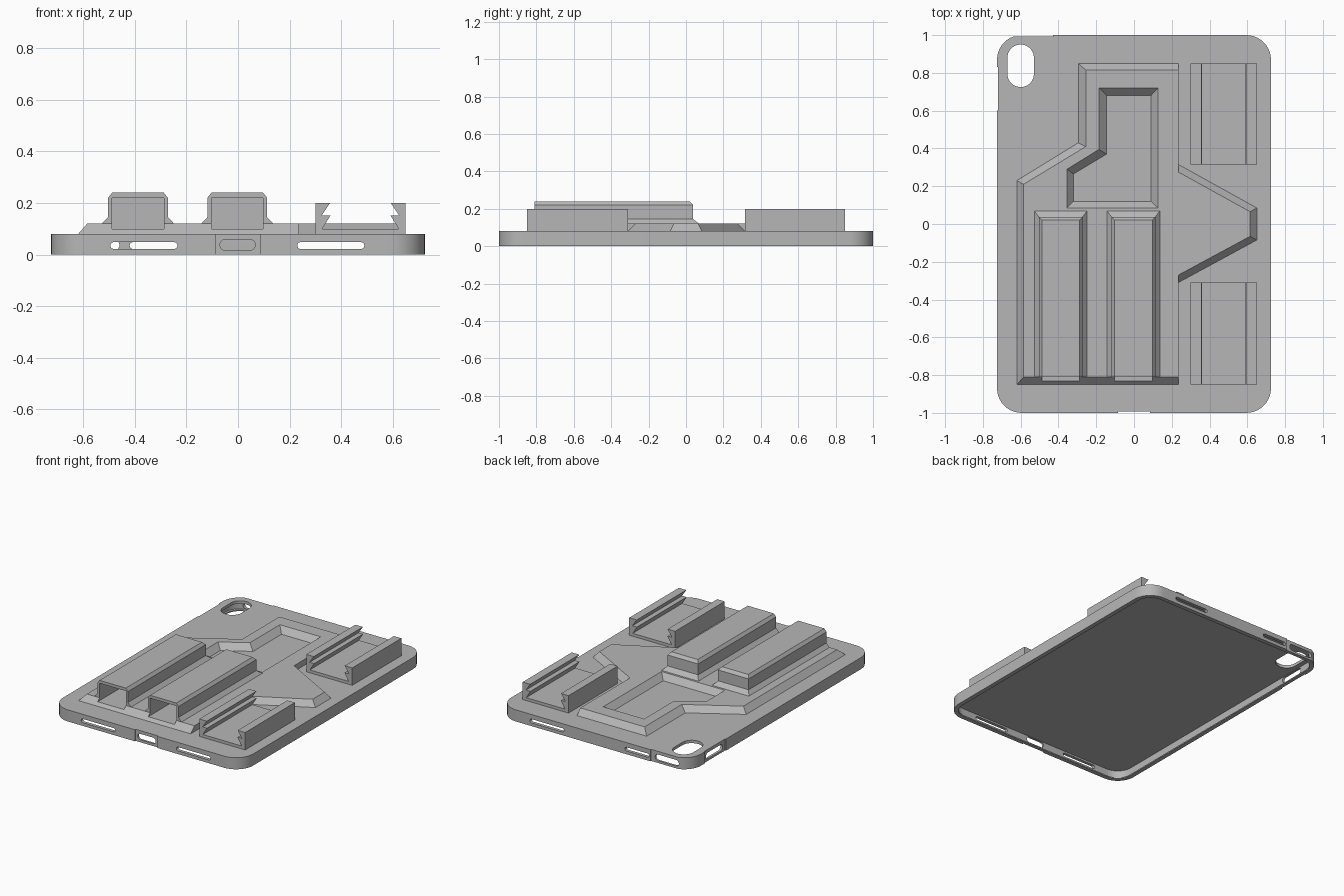
import bpy, bmesh, math

if "Cube" in bpy.data.objects:
    bpy.data.objects.remove(bpy.data.objects["Cube"])

grey = bpy.data.materials.new("case grey")
grey.diffuse_color = (0.47, 0.47, 0.47, 1)
grey.use_nodes = True
grey.node_tree.nodes["Principled BSDF"].inputs["Base Color"].default_value = grey.diffuse_color


def loft(name, rings):
    """Closed solid through rings of 3D points with equal counts."""
    bm = bmesh.new()
    vs = [[bm.verts.new(p) for p in r] for r in rings]
    n = len(vs[0])
    for a, b in zip(vs, vs[1:]):
        for i in range(n):
            j = (i + 1) % n
            bm.faces.new((a[i], a[j], b[j], b[i]))
    bm.faces.new(vs[0][::-1])
    bm.faces.new(vs[-1])
    bmesh.ops.recalc_face_normals(bm, faces=bm.faces)
    me = bpy.data.meshes.new(name)
    bm.to_mesh(me)
    bm.free()
    me.materials.append(grey)
    ob = bpy.data.objects.new(name, me)
    bpy.context.collection.objects.link(ob)
    return ob


def at_z(pts, z):
    return [(x, y, z) for x, y in pts]


def rounded(x0, x1, y0, y1, r, steps=10):
    pts = []
    corners = ((x1 - r, y1 - r, 0), (x0 + r, y1 - r, 90),
               (x0 + r, y0 + r, 180), (x1 - r, y0 + r, 270))
    for cx, cy, a in corners:
        for i in range(steps + 1):
            t = math.radians(a + 90 * i / steps)
            pts.append((cx + r * math.cos(t), cy + r * math.sin(t)))
    return pts


def rect(x0, x1, y0, y1):
    return [(x0, y0), (x1, y0), (x1, y1), (x0, y1)]


def box(name, x0, x1, y0, y1, z0, z1):
    return loft(name, [at_z(rect(x0, x1, y0, y1), z) for z in (z0, z1)])


def cut(target, cutters):
    bpy.context.view_layer.objects.active = target
    for c in cutters:
        m = target.modifiers.new("cut", 'BOOLEAN')
        m.operation, m.solver, m.object = 'DIFFERENCE', 'EXACT', c
        bpy.ops.object.modifier_apply(modifier=m.name)
    for c in cutters:
        bpy.data.objects.remove(c)


def slot_y(x0, x1, z0, z1, y0, y1):
    """Rounded slot running along y."""
    pts = rounded(x0, x1, z0, z1, (z1 - z0) / 2 - 0.0005, 5)
    return loft("slot", [[(x, y, z) for x, z in pts] for y in (y0, y1)])


# Case shell: rounded tray, open underneath, with a thin retaining lip
W, L = 0.725, 1.0
shell = loft("case_shell", [at_z(rounded(-W, W, -L, L, 0.13), z) for z in (0, 0.08)])


def inset(d):
    return rounded(-W + d, W - d, -L + d, L - d, 0.13 - d)


cutters = [loft("cavity", [at_z(inset(d), z) for d, z in
                           ((0.03, -0.02), (0.03, 0.008), (0.022, 0.012), (0.022, 0.06))])]
# Camera opening
cutters.append(loft("camera", [at_z(rounded(-0.67, -0.53, 0.725, 0.95, 0.0695), z)
                               for z in (0.03, 0.12)]))
# Speaker slots, front and back
cutters += [slot_y(-0.495, -0.235, 0.022, 0.048, -1.1, -0.95),
            slot_y(0.23, 0.49, 0.022, 0.048, -1.1, -0.95),
            slot_y(-0.42, -0.235, 0.022, 0.048, 0.95, 1.1),
            slot_y(0.23, 0.49, 0.022, 0.048, 0.95, 1.1)]
# Charging port with shallow relief
cutters += [box("port_relief", -0.085, 0.085, -1.1, -0.992, -0.1, 0.1),
            slot_y(-0.07, 0.067, 0.017, 0.058, -1.1, -0.95)]
# Button openings with shallow reliefs at the camera corner
cutters += [box("back_relief", -0.66, -0.43, 0.993, 1.1, -0.1, 0.1),
            slot_y(-0.64, -0.46, 0.015, 0.058, 0.95, 1.1),
            box("side_relief", -0.8, -0.719, 0.6, 0.83, -0.1, 0.1)]
pts = rounded(0.63, 0.81, 0.015, 0.058, 0.021, 5)
cutters.append(loft("side_slot", [[(x, y, z) for y, z in pts] for x in (-0.8, -0.69)]))
cut(shell, cutters)

# Raised panel with sloped border and arrow-shaped side
low = [(-0.62, -0.85), (0.235, -0.85), (0.235, -0.31), (0.65, -0.085), (0.65, 0.085),
       (0.235, 0.315), (0.235, 0.85), (-0.295, 0.85), (-0.295, 0.43), (-0.62, 0.23)]
high = [(-0.585, -0.81), (0.235, -0.81), (0.235, -0.27), (0.615, -0.065), (0.615, 0.065),
        (0.235, 0.275), (0.235, 0.815), (-0.255, 0.815), (-0.255, 0.41), (-0.585, 0.21)]
panel = loft("raised_panel", [at_z(low, 0.075), at_z(low, 0.08), at_z(high, 0.12)])

# Sunken pocket inside the panel
rim = [(-0.355, 0.085), (0.127, 0.085), (0.127, 0.72), (-0.185, 0.72),
       (-0.185, 0.395), (-0.355, 0.29)]
floor = [(-0.32, 0.12), (0.09, 0.12), (0.09, 0.68), (-0.145, 0.68),
         (-0.145, 0.37), (-0.32, 0.265)]
pocket = loft("pocket", [at_z(floor, 0.06), at_z(floor, 0.08),
                         at_z(rim, 0.12), at_z(rim, 0.14)])


def bore(cx):
    return box("bore", cx - 0.1, cx + 0.1, -0.95, 0.015, 0.10, 0.22)


CENTRES = {"left": -0.388, "middle": -0.003}
cut(panel, [pocket] + [bore(c) for c in CENTRES.values()])

# Hollow sleeves: flared foot, straight sides, chamfered top, open front
for side, cx in CENTRES.items():
    steps = ((0.14, 0.07, 0.09), (0.14, 0.07, 0.12), (0.116, 0.038, 0.145),
             (0.116, 0.038, 0.22), (0.1, 0.02, 0.24))
    sleeve = loft(side + "_sleeve", [at_z(rect(cx - h, cx + h, -0.81, y), z)
                                     for h, y, z in steps])
    cut(sleeve, [bore(cx)])

# Rails: channel with toothed inner walls
half = [(0.175, 0.075), (0.175, 0.20), (0.118, 0.20), (0.15, 0.152),
        (0.116, 0.152), (0.148, 0.10)]
profile = half + [(-x, z) for x, z in reversed(half)]
for name, y0, y1 in (("front_rail", -0.85, -0.31), ("back_rail", 0.315, 0.85)):
    loft(name, [[(0.475 + x, y, z) for x, z in profile] for y in (y0, y1)])

# Smooth only the rounded shell
bpy.ops.object.select_all(action='DESELECT')
shell.select_set(True)
bpy.context.view_layer.objects.active = shell
bpy.ops.object.shade_smooth_by_angle(angle=math.radians(30))
